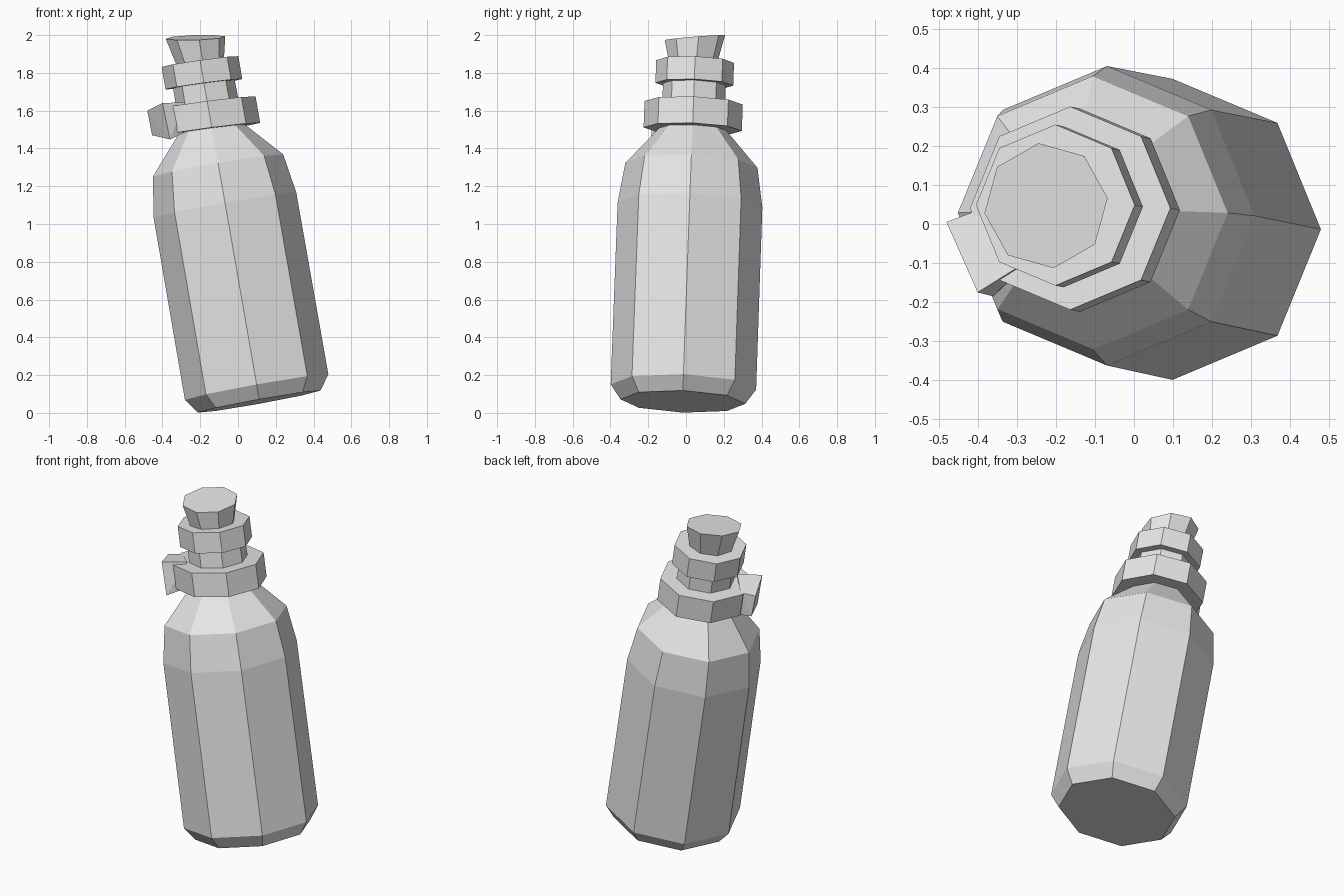
import bpy, bmesh, math

if "Cube" in bpy.data.objects:
    bpy.data.objects.remove(bpy.data.objects["Cube"])

grey = bpy.data.materials.new("plain grey")
grey.diffuse_color = (0.8, 0.8, 0.8, 1)
grey.use_nodes = True
grey.node_tree.nodes["Principled BSDF"].inputs["Base Color"].default_value = grey.diffuse_color


def finish(bm, name):
    bmesh.ops.recalc_face_normals(bm, faces=bm.faces)
    mesh = bpy.data.meshes.new(name)
    bm.to_mesh(mesh)
    bm.free()
    mesh.materials.append(grey)
    obj = bpy.data.objects.new(name, mesh)
    bpy.context.collection.objects.link(obj)
    return obj


def leaning(z):
    """Centre of the leaning bottle axis at height z."""
    return (0.105 - 0.174 * (z - 0.1), -0.015 + 0.036 * (z - 0.1), z)


def lathe(name, rings, turn=0.0, sides=8):
    """Skin a stack of tilted rings: (centre, radius, x slope, y slope)."""
    bm = bmesh.new()
    loops = []
    for (cx, cy, cz), r, mx, my in rings:
        loop = []
        for i in range(sides):
            a = turn + math.tau * i / sides
            dx, dy = r * 0.986 * math.cos(a), r * math.sin(a)
            loop.append(bm.verts.new((cx + dx, cy + dy, cz + mx * dx + my * dy)))
        loops.append(loop)
    for lo, hi in zip(loops, loops[1:]):
        for i in range(sides):
            j = (i + 1) % sides
            bm.faces.new((lo[i], lo[j], hi[j], hi[i]))
    bm.faces.new(loops[0])
    bm.faces.new(loops[-1])
    return finish(bm, name)


# Glass bottle: chamfered base, body, shoulder, neck and lip
profile = [(0.06, 0.33, 0.18), (0.137, 0.385, 0.18), (1.10, 0.383, 0.175),
           (1.31, 0.35, 0.17), (1.51, 0.17, 0.14), (1.74, 0.165, 0.135),
           (1.74, 0.206, 0.135), (1.86, 0.206, 0.14)]
lathe("bottle", [(leaning(z), r, m, -0.036) for z, r, m in profile])

# Collar wrapped around the neck
lathe("neck_collar", [(leaning(z), 0.26, 0.13, -0.036) for z in (1.502, 1.642)])

# Cork, slightly twisted and sitting at its own angle
lathe("cork", [((-0.198, 0.038, 1.84), 0.125, 0.10, 0.02),
               ((-0.225, 0.047, 1.987), 0.161, 0.033, 0.083)], turn=math.radians(7))

# Flared knot on the side of the collar
bm = bmesh.new()
for p in [(-0.48, 0.005, 1.60), (-0.455, 0.01, 1.47),
          (-0.40, -0.175, 1.64), (-0.36, -0.185, 1.448),
          (-0.40, 0.035, 1.61), (-0.38, 0.03, 1.47),
          (-0.28, -0.10, 1.645), (-0.29, -0.12, 1.48)]:
    bm.verts.new(p)
bmesh.ops.convex_hull(bm, input=bm.verts)
finish(bm, "collar_knot")
